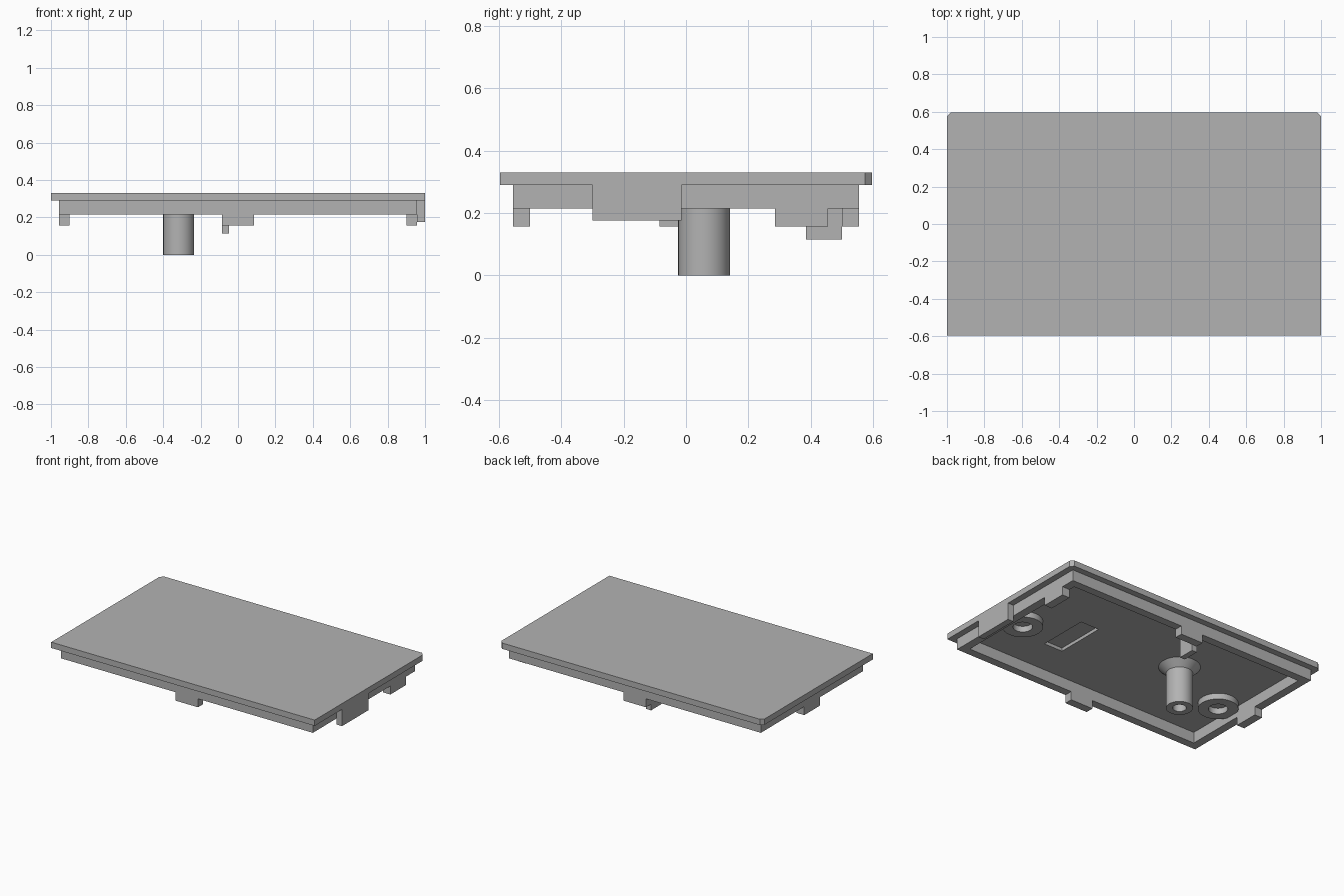
import bpy, bmesh, math

if "Cube" in bpy.data.objects:
    bpy.data.objects.remove(bpy.data.objects["Cube"])

grey = bpy.data.materials.new("grey_plastic")
grey.diffuse_color = (0.45, 0.45, 0.45, 1)
grey.use_nodes = True
grey.node_tree.nodes["Principled BSDF"].inputs["Base Color"].default_value = grey.diffuse_color

TOP, FLOOR, RIM = 0.33, 0.29, 0.215      # cover top, underside, rim bottom
OX, OY, IX, IY = 0.957, 0.555, 0.90, 0.50  # rim outer and inner half sizes


def finish(name, bm):
    bmesh.ops.recalc_face_normals(bm, faces=bm.faces)
    me = bpy.data.meshes.new(name)
    bm.to_mesh(me)
    bm.free()
    ob = bpy.data.objects.new(name, me)
    bpy.context.collection.objects.link(ob)
    me.materials.append(grey)
    return ob


def prism(name, outline, z0, z1):
    bm = bmesh.new()
    face = bm.faces.new([bm.verts.new((x, y, z0)) for x, y in outline])
    ext = bmesh.ops.extrude_face_region(bm, geom=[face])["geom"]
    for v in ext:
        if isinstance(v, bmesh.types.BMVert):
            v.co.z = z1
    return finish(name, bm)


def rect(x0, x1, y0, y1):
    return [(x0, y0), (x1, y0), (x1, y1), (x0, y1)]


def box(name, x0, x1, y0, y1, z0, z1):
    return prism(name, rect(x0, x1, y0, y1), z0, z1)


def lathe(name, profile, x, y, n=48):
    bm = bmesh.new()
    vs = [bm.verts.new((r, 0, z)) for r, z in profile]
    es = [bm.edges.new(p) for p in zip(vs, vs[1:])]
    bmesh.ops.spin(bm, geom=vs + es, cent=(0, 0, 0), axis=(0, 0, 1),
                   angle=math.tau, steps=n, use_duplicate=False)
    bmesh.ops.remove_doubles(bm, verts=bm.verts, dist=1e-5)
    ob = finish(name, bm)
    ob.location = (x, y, 0)
    bpy.ops.object.select_all(action='DESELECT')
    ob.select_set(True)
    bpy.context.view_layer.objects.active = ob
    bpy.ops.object.shade_smooth_by_angle(angle=math.radians(30))
    return ob


# cover plate with clipped back corners and a shallow slot underneath
c = 0.022
plate = prism("cover_plate", [(-1, -0.597), (1, -0.597), (1, 0.597 - c),
                              (1 - c, 0.597), (-1 + c, 0.597), (-1, 0.597 - c)], FLOOR, TOP)
cutter = box("slot_cutter", 0.365, 0.505, -0.255, 0.095, 0.25, FLOOR + 0.022)
cutter.hide_render = True
cutter.hide_set(True)
mod = plate.modifiers.new("slot", 'BOOLEAN')
mod.operation, mod.solver, mod.object = 'DIFFERENCE', 'EXACT', cutter

# rim frame below the plate
bm = bmesh.new()
loops = [[bm.verts.new((x, y, z)) for x, y in rect(-a, a, -b, b)]
         for a, b, z in ((OX, OY, FLOOR), (OX, OY, RIM), (IX, IY, RIM), (IX, IY, FLOOR))]
for l0, l1 in zip(loops, loops[1:] + loops[:1]):
    for i in range(4):
        j = (i + 1) % 4
        bm.faces.new((l0[i], l0[j], l1[j], l1[i]))
finish("rim", bm)

# locating tabs, one on each side
TAB = 0.157
box("front_tab", -0.085, 0.085, -OY, -IY, TAB, RIM)
box("back_tab", -0.085, 0.085, IY, OY, TAB, RIM)
box("left_tab", -OX, -IX, -0.085, 0.085, TAB, RIM)
box("right_tab", IX, OX, 0.285, 0.455, TAB, RIM)

# rib behind the back tab and skirt on the right edge
box("back_rib", -0.085, -0.047, 0.385, IY, 0.115, FLOOR)
box("side_skirt", OX, 1, -0.30, -0.015, 0.175, FLOOR)

# hollow post with flared base
lathe("post", [(0.13, FLOOR), (0.083, 0.245), (0.083, 0), (0.042, 0),
               (0.042, 0.2), (0, 0.2)], -0.317, 0.058)

# pair of ring bosses
for side, x in (("left", -0.785), ("right", 0.785)):
    lathe(side + "_ring_boss", [(0.125, FLOOR), (0.125, 0.25), (0.06, 0.25),
                                (0.06, FLOOR)], x, -0.13)
